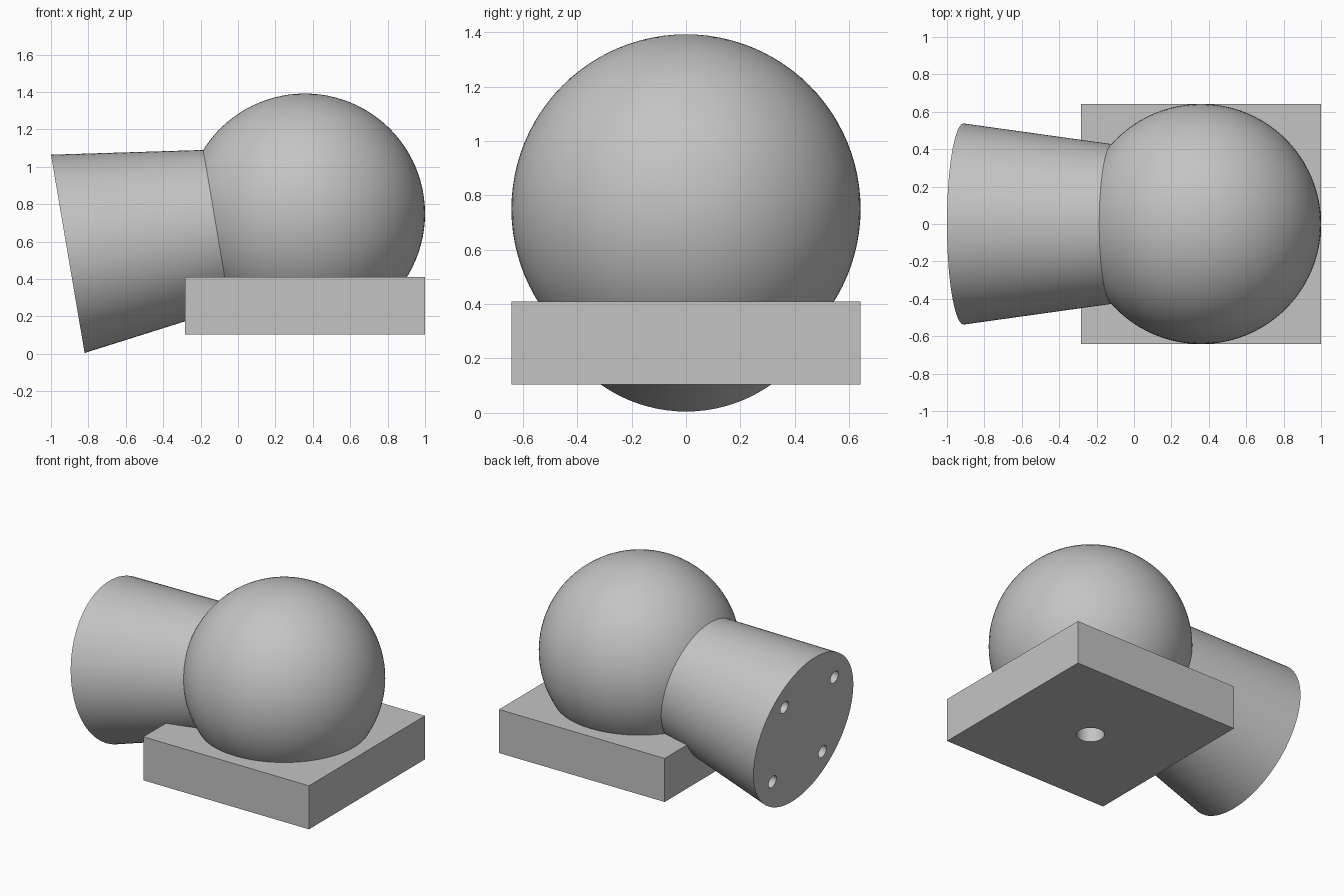
import bpy
from math import radians
from mathutils import Vector

cube = bpy.data.objects.get("Cube")
if cube:
    bpy.data.objects.remove(cube, do_unlink=True)

grey = bpy.data.materials.new("plain grey")
grey.use_nodes = True
colour = (0.55, 0.55, 0.55, 1)
grey.diffuse_color = colour
grey.node_tree.nodes["Principled BSDF"].inputs["Base Color"].default_value = colour

R = 0.642                                  # ball radius
ball_centre = Vector((0.358, 0, 0.75))
end_centre = Vector((-0.91, 0, 0.535))     # centre of the wide end of the neck
axis = (ball_centre - end_centre).normalized()
side = Vector((0, 1, 0))
rise = axis.cross(side)


def finish(name):
    ob = bpy.context.object
    ob.name = name
    ob.data.materials.append(grey)
    return ob


def frustum(name, start, direction, length, r1, r2, sides):
    bpy.ops.mesh.primitive_cone_add(
        vertices=sides, radius1=r1, radius2=r2, depth=length,
        location=start + direction * length / 2,
        rotation=direction.to_track_quat('Z', 'Y').to_euler())
    return finish(name)


def drill(ob, cutter):
    mod = ob.modifiers.new("hole", 'BOOLEAN')
    mod.operation = 'DIFFERENCE'
    mod.solver = 'EXACT'
    mod.object = cutter
    bpy.context.view_layer.objects.active = ob
    bpy.ops.object.modifier_apply(modifier=mod.name)


# Square base plate around the lower part of the ball
bpy.ops.mesh.primitive_cube_add(size=1, location=(ball_centre.x, 0, 0.2575))
base = finish("base_plate")
base.scale = (2 * R, 2 * R, 0.305)
bpy.ops.object.transform_apply(location=False, rotation=False, scale=True)

# Ball
bpy.ops.mesh.primitive_uv_sphere_add(segments=96, ring_count=48, radius=R,
                                     location=ball_centre)
ball = finish("ball")

# Tapered neck running into the ball
neck = frustum("neck", end_centre, axis, 1.1, 0.5376, 0.386, 96)

# Mounting hole under the base, and four screw holes in the end of the neck
cutters = [frustum("base_hole_cutter", Vector((ball_centre.x, 0, 0.05)),
                   Vector((0, 0, 1)), 0.35, 0.088, 0.088, 48)]
drill(base, cutters[0])
drill(ball, cutters[0])
for a in (-1, 1):
    for b in (-1, 1):
        start = end_centre + 0.277 * (a * side + b * rise) - 0.05 * axis
        cutters.append(frustum("screw_hole_cutter", start, axis, 0.3,
                               0.044, 0.044, 32))
        drill(neck, cutters[-1])
for c in cutters:
    bpy.data.objects.remove(c, do_unlink=True)

# Smooth curved faces, crisp rims
for ob in (base, ball, neck):
    bpy.ops.object.select_all(action='DESELECT')
    ob.select_set(True)
    bpy.context.view_layer.objects.active = ob
    bpy.ops.object.shade_smooth_by_angle(angle=radians(30))
